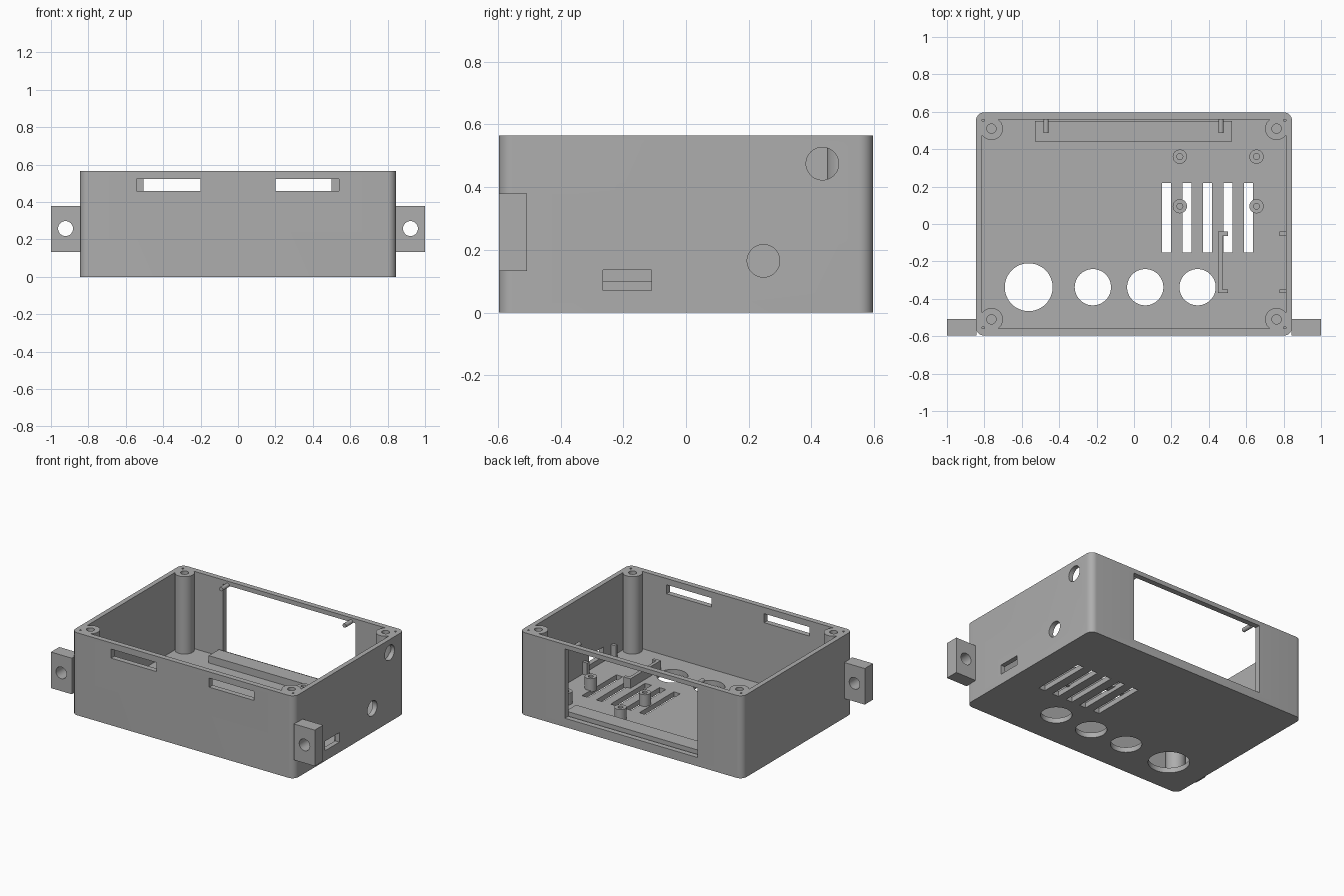
import bpy
import bmesh
from math import pi
from mathutils import Matrix, Vector

cube = bpy.data.objects.get("Cube")
if cube:
    bpy.data.objects.remove(cube, do_unlink=True)

grey = bpy.data.materials.new("plain grey")
grey.use_nodes = True
grey.diffuse_color = (0.42, 0.42, 0.42, 1)
grey.node_tree.nodes["Principled BSDF"].inputs["Base Color"].default_value = grey.diffuse_color


def finish(name, bm):
    mesh = bpy.data.meshes.new(name)
    bm.to_mesh(mesh)
    bm.free()
    mesh.materials.append(grey)
    obj = bpy.data.objects.new(name, mesh)
    bpy.context.collection.objects.link(obj)
    return obj


def box(name, x, y, z, radius=0):
    """Box from three (low, high) ranges, with optional rounded upright edges."""
    bm = bmesh.new()
    bmesh.ops.create_cube(bm, size=1)
    low, high = (Vector(c) for c in zip(x, y, z))
    for v in bm.verts:
        v.co = (low + high) / 2 + v.co * (high - low)
    if radius:
        upright = [e for e in bm.edges
                   if abs(e.verts[0].co.z - e.verts[1].co.z) > 0.01]
        bmesh.ops.bevel(bm, geom=upright, offset=radius, segments=8,
                        profile=0.5, affect='EDGES')
    return finish(name, bm)


def rod(name, centre, radius, length, axis='Z', sides=48):
    turn = {'X': Matrix.Rotation(pi / 2, 4, 'Y'),
            'Y': Matrix.Rotation(pi / 2, 4, 'X'),
            'Z': Matrix.Identity(4)}[axis]
    bm = bmesh.new()
    bmesh.ops.create_cone(bm, cap_ends=True, segments=sides, radius1=radius,
                          radius2=radius, depth=length,
                          matrix=Matrix.Translation(centre) @ turn)
    return finish(name, bm)


def combine(obj, other, operation='DIFFERENCE'):
    """Apply a boolean and discard the second solid."""
    mod = obj.modifiers.new("solid", 'BOOLEAN')
    mod.operation = operation
    mod.solver = 'EXACT'
    mod.object = other
    bpy.context.view_layer.objects.active = obj
    bpy.ops.object.modifier_apply(modifier=mod.name)
    bpy.data.objects.remove(other, do_unlink=True)


W, D, H = 0.845, 0.597, 0.565
FLOOR = 0.035
parts = []

# Open case with rounded corners
case = box("case", (-W, W), (-D, D), (0, H), 0.045)
parts.append(case)
combine(case, box("cavity", (-0.812, 0.812), (-0.56, 0.56), (FLOOR, 1)))

# Large window in the back wall, two slots in the front wall
combine(case, box("window", (-0.505, 0.5), (0.5, 0.7), (0.06, 0.535)))
for low, high in ((-0.543, -0.2), (0.2, 0.54)):
    combine(case, box("front_slot", (low, high), (-0.7, -0.5), (0.46, 0.522)))

# Openings in the left wall
for y, z in ((0.435, 0.475), (0.247, 0.165)):
    combine(case, rod("cable_hole", (W, y, z), 0.052, 0.2, 'X'))
combine(case, box("port_slot", (0.7, 0.9), (-0.265, -0.11), (0.07, 0.135)))

# Round openings and vents in the floor
for x, radius in ((-0.563, 0.128), (-0.22, 0.097), (0.06, 0.097), (0.34, 0.097)):
    combine(case, rod("floor_hole", (x, -0.338, 0), radius, 0.2))
for i in range(5):
    x = 0.175 + i * 0.109
    combine(case, box("vent", (x - 0.024, x + 0.024), (-0.153, 0.22), (-0.1, 0.1)))

# Corner screw posts, filled into the corners
for sx, sides in ((-1, "right"), (1, "left")):
    for sy, end in ((-1, "front"), (1, "back")):
        x, y = sx * 0.762, sy * 0.51
        post = rod(f"{end}_{sides}_screw_post", (x, y, (H + 0.02) / 2), 0.061, H - 0.02)
        fill = box("fill", sorted((x, sx * 0.818)), sorted((y, sy * 0.566)), (0.02, H))
        combine(post, fill, 'UNION')
        combine(post, rod("screw_hole", (x, y, H), 0.025, 0.5, sides=24))
        combine(post, rod("pin_hole", (sx * 0.806, sy * 0.554, H), 0.007, 0.06, sides=12))
        parts.append(post)

# Mounting ears with screw holes
for s, side in ((-1, "right"), (1, "left")):
    ear = box(f"{side}_mounting_ear", sorted((s * 0.842, s)), (-D, -0.507), (0.133, 0.38))
    combine(ear, rod("ear_hole", (s * 0.922, -0.55, 0.258), 0.04, 0.3, 'Y'))
    parts.append(ear)

# Standoffs for a circuit board
for x in (0.245, 0.655):
    for y in (0.095, 0.36):
        standoff = rod("board_standoff", (x, y, 0.07), 0.038, 0.09, sides=32)
        combine(standoff, rod("pilot_hole", (x, y, 0.1), 0.016, 0.12, sides=20))
        parts.append(standoff)

# Ledge below the window and two small pegs at its top
parts.append(box("window_ledge", (-0.53, 0.525), (0.44, 0.55), (0.025, 0.085)))
for x in (-0.47, 0.465):
    parts.append(rod("window_peg", (x, 0.525, 0.538), 0.014, 0.075, 'Y', 16))

# Pair of holders facing each other beside the port
inner = box("inner_port_holder", (0.45, 0.502), (-0.37, -0.04), (0.025, 0.1))
combine(inner, box("gap", (0.472, 0.6), (-0.35, -0.063), (0, 0.2)))
parts.append(inner)
for low, high in ((-0.37, -0.35), (-0.063, -0.04)):
    parts.append(box("outer_port_holder", (0.777, 0.82), (low, high), (0.025, 0.12)))

# Smooth the round surfaces and keep edges crisp
bpy.ops.object.select_all(action='DESELECT')
for part in parts:
    part.select_set(True)
bpy.context.view_layer.objects.active = case
bpy.ops.object.shade_smooth_by_angle(angle=pi / 6)
